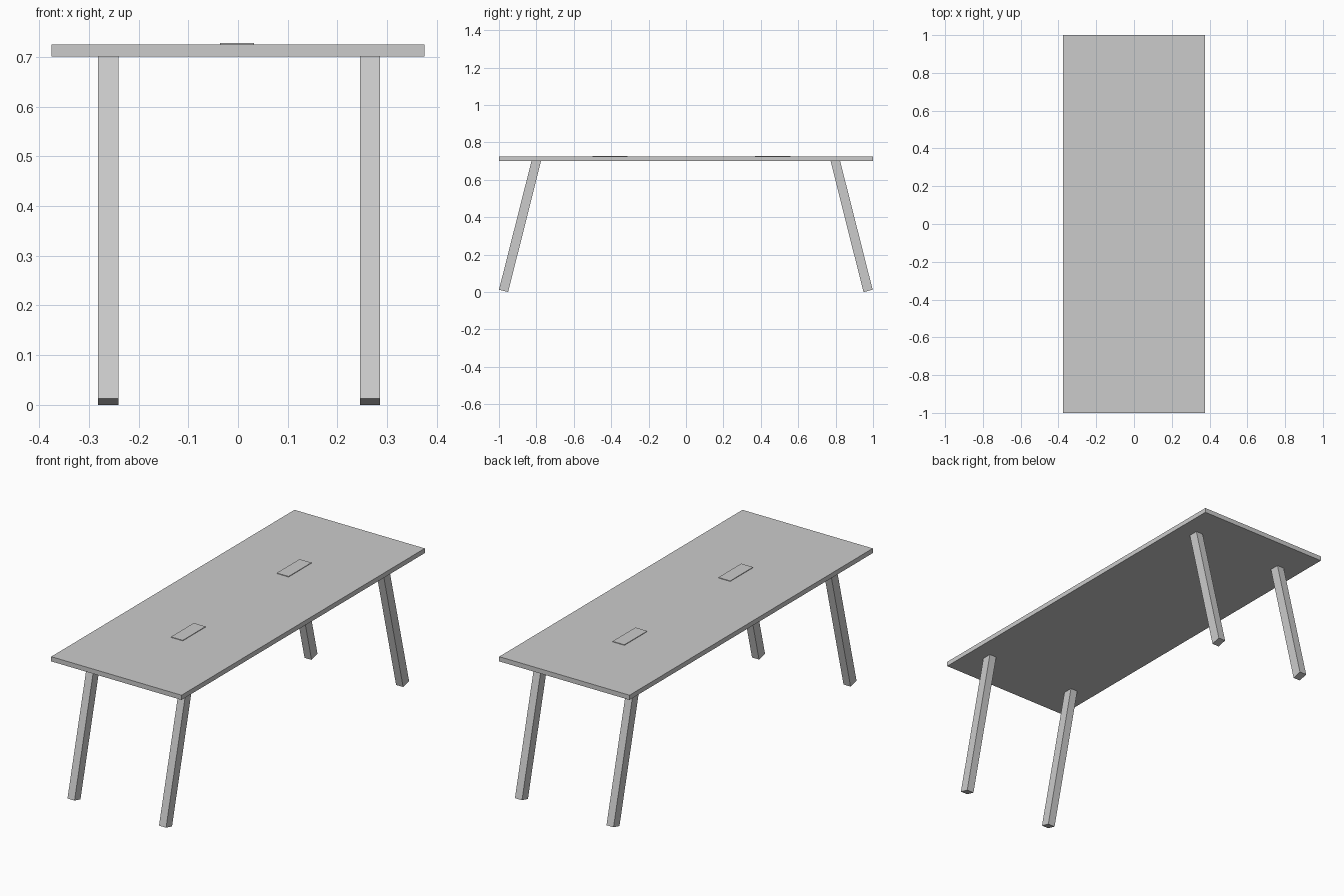
import bpy

if "Cube" in bpy.data.objects:
    bpy.data.objects.remove(bpy.data.objects["Cube"])

# Extrude a four-point (y, z) profile between x0 and x1
def prism(name, profile, x0, x1):
    n = len(profile)
    verts = [(x, y, z) for x in (x0, x1) for y, z in profile]
    faces = [tuple(range(n))[::-1], tuple(range(n, 2 * n))]
    faces += [(i, (i + 1) % n, n + (i + 1) % n, n + i) for i in range(n)]
    mesh = bpy.data.meshes.new(name)
    mesh.from_pydata(verts, [], faces)
    obj = bpy.data.objects.new(name, mesh)
    bpy.context.collection.objects.link(obj)
    return obj

def block(name, x0, x1, y0, y1, z0, z1):
    return prism(name, [(y0, z0), (y1, z0), (y1, z1), (y0, z1)], x0, x1)

UNDER, TOP = 0.701, 0.7255

# Table top
block("table_top", -0.375, 0.375, -1, 1, UNDER, TOP)

# Thin cover plates on the table top
for end, y0 in (("front", -0.50), ("back", 0.37)):
    block(end + "_cover_plate", -0.036, 0.032, y0, y0 + 0.188, TOP, TOP + 0.003)

# Splayed legs: feet cut square to the leg, tops cut level with the underside
leg = [(0.949, 0.0), (0.998, 0.0125), (0.824, UNDER), (0.773, UNDER)]
for side, x0 in (("left", -0.2815), ("right", 0.2455)):
    prism("back_%s_leg" % side, leg, x0, x0 + 0.0405)
    prism("front_%s_leg" % side, [(-y - 0.002, z) for y, z in reversed(leg)],
          x0, x0 + 0.0405)
